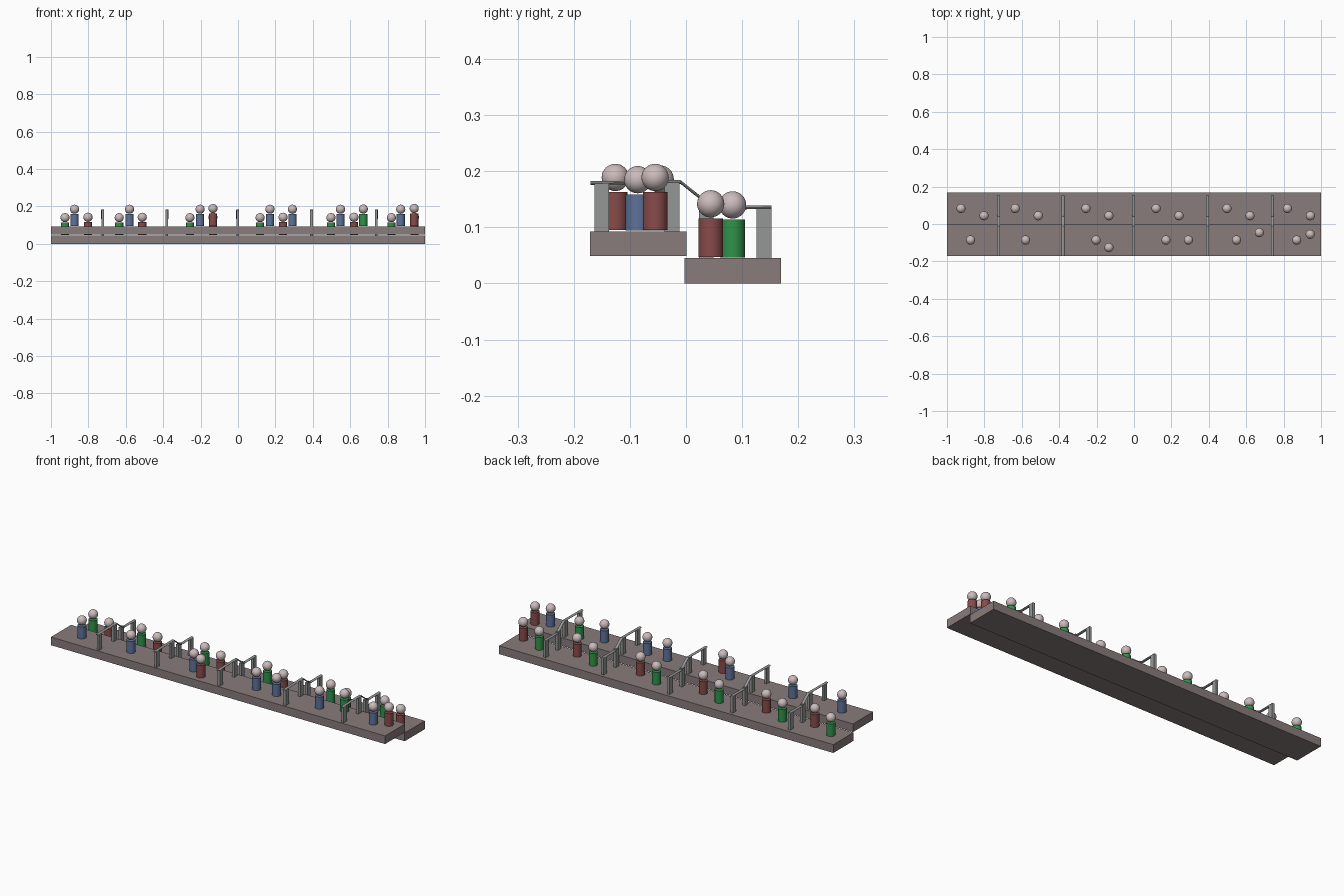
import bpy
from math import cos, sin, pi

if "Cube" in bpy.data.objects:
    bpy.data.objects.remove(bpy.data.objects["Cube"])


def mat(name, rgb):
    m = bpy.data.materials.new(name)
    m.diffuse_color = (*rgb, 1)
    m.use_nodes = True
    m.node_tree.nodes["Principled BSDF"].inputs["Base Color"].default_value = m.diffuse_color
    return m


STONE = mat("stone", (0.25, 0.20, 0.20))
STEEL = mat("steel", (0.30, 0.31, 0.31))
SKIN = mat("skin", (0.60, 0.50, 0.50))
RED = mat("red", (0.25, 0.07, 0.07))
GREEN = mat("green", (0.03, 0.29, 0.07))
BLUE = mat("blue", (0.11, 0.17, 0.32))


def finish(name, material):
    o = bpy.context.object
    o.name = name
    o.data.materials.append(material)
    return o


def box(name, lo, hi, material):
    bpy.ops.mesh.primitive_cube_add(size=1, location=[(a + b) / 2 for a, b in zip(lo, hi)])
    o = finish(name, material)
    o.scale = [b - a for a, b in zip(lo, hi)]
    return o


# two long steps, the front one higher
box("upper_step", (-1, -0.171, 0.049), (1, 0.001, 0.093), STONE)
box("lower_step", (-1, -0.003, 0.0), (1, 0.169, 0.045), STONE)


def figure(name, x, y, floor, material, height):
    # cylinder body with a ball head
    bpy.ops.mesh.primitive_cylinder_add(vertices=32, radius=0.022, depth=height,
                                        location=(x, y, floor + 0.002 + height / 2))
    finish(name + "_body", material)
    bpy.ops.object.shade_smooth_by_angle()
    bpy.ops.mesh.primitive_uv_sphere_add(segments=32, ring_count=16, radius=0.0243,
                                         location=(x, y, floor + height + 0.028))
    finish(name + "_head", SKIN)
    bpy.ops.object.shade_smooth()


# lower row: pairs of green and red figures
for x in (-0.925, -0.635, -0.257, 0.118, 0.497, 0.82):
    figure("lower_green", x, 0.083, 0.044, GREEN, 0.068)
    figure("lower_red", x + 0.123, 0.044, 0.045, RED, 0.069)

# upper row
for x in (-0.874, -0.58, -0.203, 0.171, 0.291, 0.548, 0.87):
    figure("upper_blue", x, -0.086, 0.092, BLUE, 0.065)
figure("upper_green", 0.67, -0.046, 0.092, GREEN, 0.066)
figure("upper_red", -0.134, -0.126, 0.093, RED, 0.068)
figure("upper_red", 0.942, -0.055, 0.093, RED, 0.068)


def rail(x):
    # flattened tube swept along the handrail path
    path = [(-0.170, 0.179), (-0.012, 0.181), (0.048, 0.135), (0.152, 0.136)]
    path[1:2] = [(-0.010, 0.181)]
    n = 12
    verts = [(x + 0.008 * cos(2 * pi * i / n), y, z + 0.0033 * sin(2 * pi * i / n))
             for y, z in path for i in range(n)]
    faces = [(k * n + i, k * n + (i + 1) % n, (k + 1) * n + (i + 1) % n, (k + 1) * n + i)
             for k in range(len(path) - 1) for i in range(n)]
    faces += [tuple(range(n))[::-1], tuple(range((len(path) - 1) * n, len(path) * n))]
    me = bpy.data.meshes.new("handrail")
    me.from_pydata(verts, [], faces)
    me.materials.append(STEEL)
    bpy.context.collection.objects.link(bpy.data.objects.new("handrail", me))


# railings crossing both steps
for x in (-0.724, -0.38, -0.002, 0.393, 0.74):
    rail(x)
    for y, z0, z1 in ((-0.150, 0.093, 0.178), (-0.025, 0.093, 0.179),
                      (0.036, 0.045, 0.144), (0.139, 0.045, 0.134)):
        box("rail_post", (x - 0.007, y - 0.013, z0), (x + 0.007, y + 0.013, z1), STEEL)
